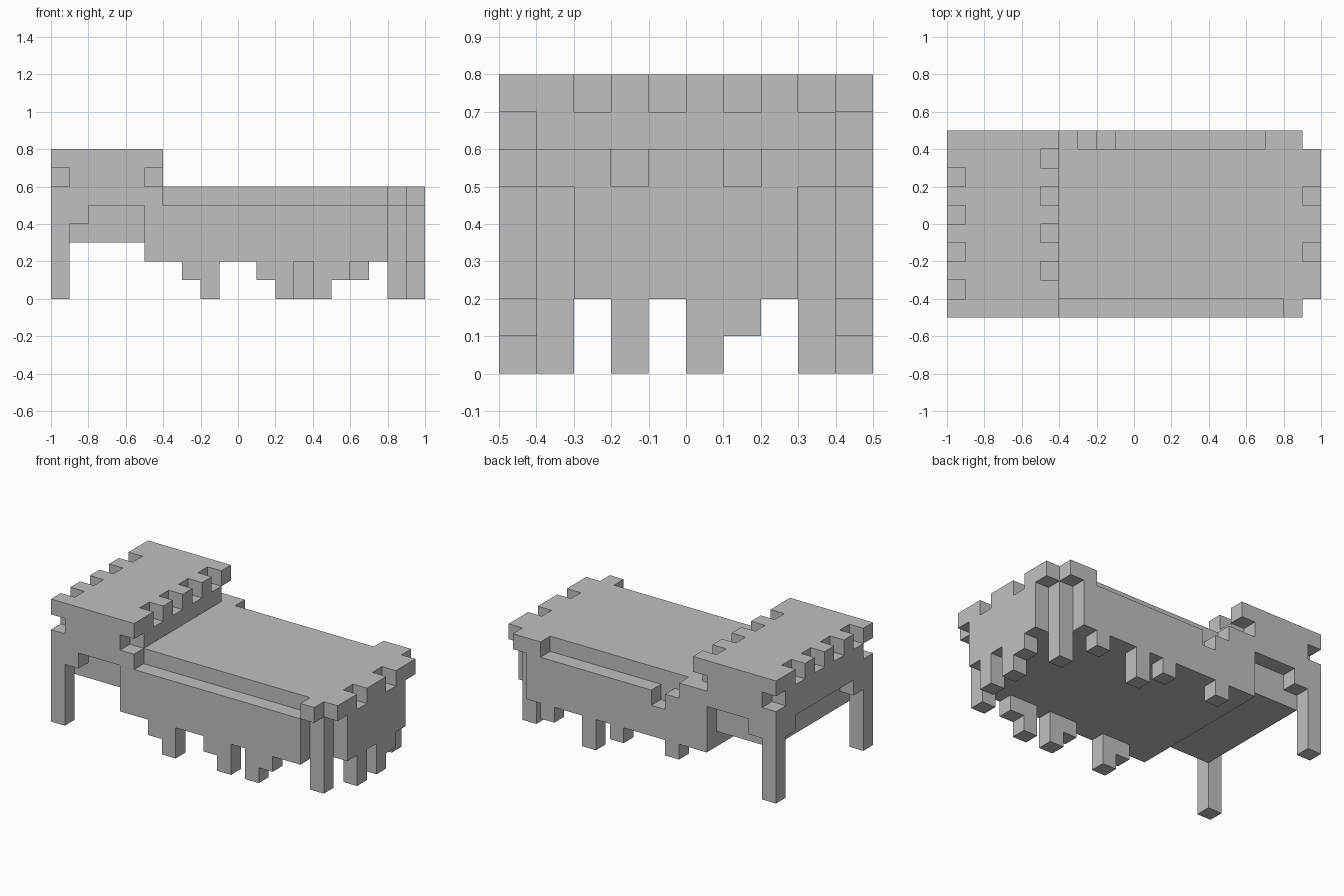
import bpy
import bmesh
from itertools import product
from mathutils import Vector

if "Cube" in bpy.data.objects:
    bpy.data.objects.remove(bpy.data.objects["Cube"], do_unlink=True)

CELL = 0.1
ORIGIN = Vector((-1, -0.5, 0))

grey = bpy.data.materials.new("plain_grey")
grey.use_nodes = True
COLOUR = (0.53, 0.53, 0.53, 1)
grey.diffuse_color = COLOUR
grey.node_tree.nodes["Principled BSDF"].inputs["Base Color"].default_value = COLOUR


def block(x, y, z):
    """Set of grid cells; each argument is a (first, last) span, both included."""
    return set(product(*(range(a, b + 1) for a, b in (x, y, z))))


def drip(x, y, length):
    """Blanket tatter hanging below the bed body."""
    return block((x, x), (y, y), (2 - length, 1))


# Main bed body with its wider tail board
body = block((5, 17), (0, 9), (2, 5)) | block((18, 18), (1, 8), (2, 5))
body |= block((19, 19), (2, 7), (2, 5)) | block((19, 19), (1, 8), (5, 5))
body |= block((18, 18), (0, 9), (5, 5))
# Ledges along both long sides
body -= block((6, 17), (0, 0), (5, 5))
body -= block((7, 16), (9, 9), (5, 5)) | {(8, 9, 4)}
# Notches in the tail edge
body -= {(19, 3, 5), (19, 6, 5)}

# Raised head with an undercut skirt
head = block((0, 5), (0, 9), (5, 7)) | block((1, 4), (1, 8), (3, 4))
for y in (0, 9):
    head |= {(1, y, 4)}
    head -= {(0, y, 6), (5, y, 6)}
head |= {(0, 1, 4), (0, 8, 4)}
# Toothed head edges
for y in (1, 3, 5, 7):
    head -= {(0, y, 7), (5, y + 1, 7)}
body -= head

# Legs
head_legs = block((0, 0), (0, 0), (0, 4)) | block((0, 0), (9, 9), (0, 4))
tail_legs = block((18, 18), (1, 1), (0, 1)) | block((18, 18), (8, 8), (0, 1))

# Hanging tatters on each side
front_tatters = set().union(*(drip(x, 0, n) for x, n in
                              ((7, 1), (8, 2), (11, 1), (12, 2), (14, 2), (15, 1))))
back_tatters = set().union(*(drip(x, 9, n) for x, n in
                             ((7, 1), (11, 1), (13, 2), (16, 1))))
tail_tatters = set().union(*(drip(19, y, n) for y, n in ((3, 2), (5, 2), (6, 1))))

parts = {
    "bed_body": body,
    "raised_head": head,
    "head_legs": head_legs,
    "tail_legs": tail_legs,
    "front_tatters": front_tatters,
    "back_tatters": back_tatters,
    "tail_tatters": tail_tatters,
}
solid = set().union(*parts.values())


def build(name, cells):
    """Skin a set of cells, skipping faces buried inside the model."""
    bm = bmesh.new()
    for cell in cells:
        for axis, side in product(range(3), (0, 1)):
            neighbour = list(cell)
            neighbour[axis] += 2 * side - 1
            if tuple(neighbour) in solid:
                continue
            u, v = (axis + 1) % 3, (axis + 2) % 3
            corners = []
            for du, dv in ((0, 0), (1, 0), (1, 1), (0, 1)):
                p = Vector(cell)
                p[axis] += side
                p[u] += du
                p[v] += dv
                corners.append(bm.verts.new(ORIGIN + p * CELL))
            bm.faces.new(corners if side else corners[::-1])
    # Merge the cell faces into large flat faces
    bmesh.ops.remove_doubles(bm, verts=bm.verts, dist=CELL / 100)
    bmesh.ops.dissolve_limit(bm, angle_limit=0.02, verts=bm.verts, edges=bm.edges)
    mesh = bpy.data.meshes.new(name)
    bm.to_mesh(mesh)
    bm.free()
    mesh.materials.append(grey)
    bpy.context.collection.objects.link(bpy.data.objects.new(name, mesh))


for part_name, part_cells in parts.items():
    build(part_name, part_cells)
